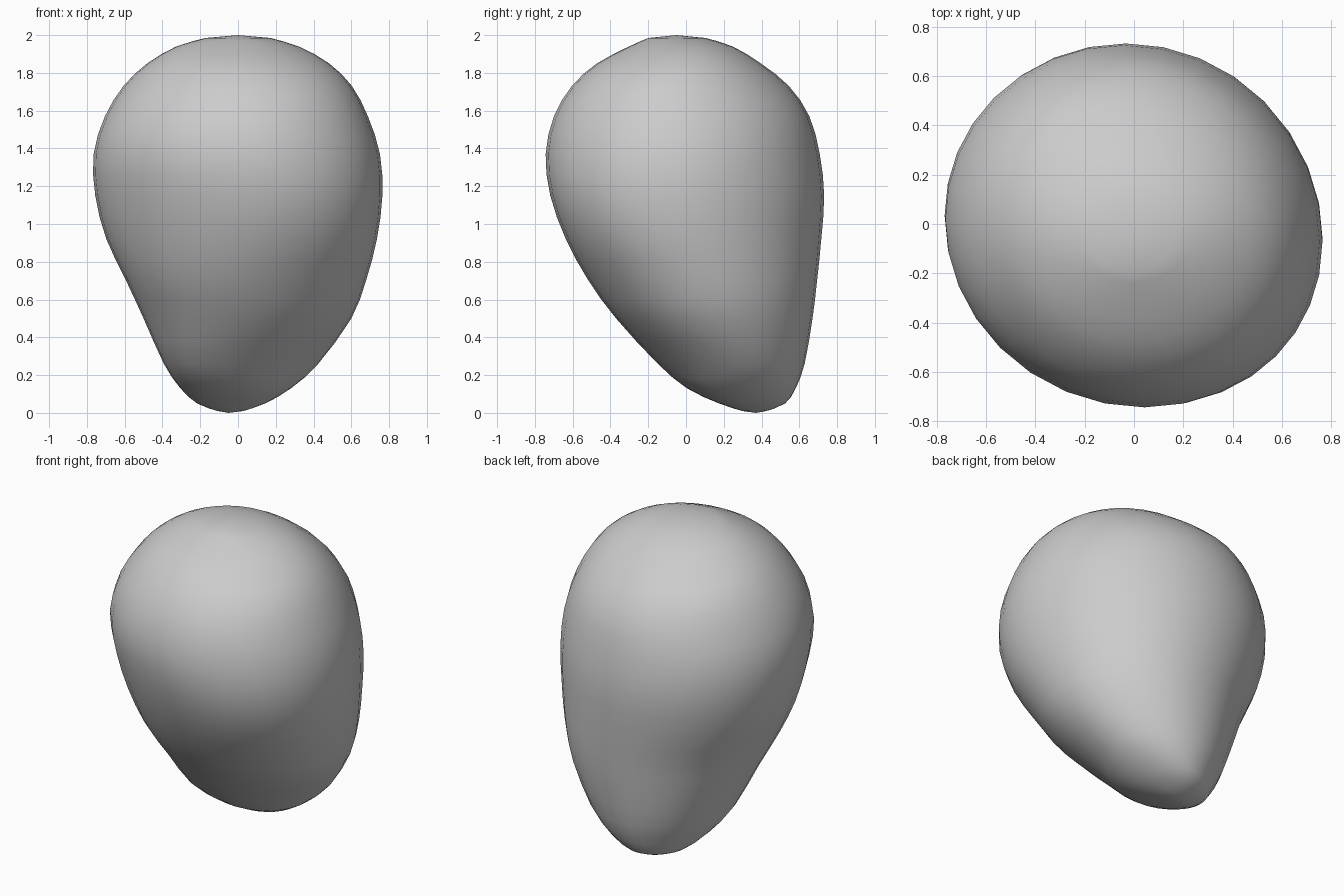
import bpy, bmesh, math

if "Cube" in bpy.data.objects:
    bpy.data.objects.remove(bpy.data.objects["Cube"])

# Horizontal reach of the stone at each height, in eight directions
# (angles 0, 45, ... 315 degrees from +x)
LEVELS = [
    (0.01, 0.03, 0.29, 0.43, 0.34, 0.11, -0.15, -0.30, -0.22),
    (0.05, 0.14, 0.40, 0.53, 0.43, 0.22, -0.04, -0.18, -0.08),
    (0.13, 0.27, 0.50, 0.58, 0.48, 0.30, 0.12, -0.02, 0.09),
    (0.26, 0.43, 0.58, 0.63, 0.54, 0.38, 0.28, 0.14, 0.21),
    (0.50, 0.60, 0.67, 0.67, 0.60, 0.49, 0.43, 0.36, 0.46),
    (0.70, 0.68, 0.70, 0.70, 0.64, 0.59, 0.55, 0.51, 0.59),
    (0.92, 0.73, 0.72, 0.72, 0.71, 0.70, 0.64, 0.63, 0.72),
    (1.15, 0.755, 0.73, 0.73, 0.76, 0.755, 0.71, 0.71, 0.79),
    (1.37, 0.74, 0.71, 0.70, 0.76, 0.755, 0.75, 0.73, 0.79),
    (1.57, 0.68, 0.65, 0.65, 0.69, 0.70, 0.70, 0.69, 0.73),
    (1.73, 0.60, 0.55, 0.54, 0.60, 0.60, 0.60, 0.60, 0.63),
    (1.85, 0.48, 0.43, 0.39, 0.45, 0.475, 0.48, 0.47, 0.49),
    (1.94, 0.32, 0.28, 0.245, 0.285, 0.325, 0.32, 0.30, 0.32),
    (1.985, 0.17, 0.13, 0.10, 0.13, 0.17, 0.19, 0.20, 0.19),
]
BOTTOM, TOP = (-0.05, 0.37, 0.0), (0.0, -0.05, 2.0)
SIDES, STEPS = 32, 2


def section(level):
    """Smooth closed outline touching the eight reach lines of one level."""
    z, reach = level[0], level[1:]
    waves = []
    for k, weight in ((1, 1.0), (2, 1.0), (3, 0.5)):
        a = sum(h * math.cos(k * i * math.pi / 4) for i, h in enumerate(reach)) / 4
        b = sum(h * math.sin(k * i * math.pi / 4) for i, h in enumerate(reach)) / 4
        waves.append((k, a * weight, b * weight))
    ring = []
    for s in range(SIDES):
        t = 2 * math.pi * s / SIDES
        h, dh = sum(reach) / 8, 0.0
        for k, a, b in waves:
            h += a * math.cos(k * t) + b * math.sin(k * t)
            dh += k * (b * math.cos(k * t) - a * math.sin(k * t))
        ring.append((h * math.cos(t) - dh * math.sin(t),
                     h * math.sin(t) + dh * math.cos(t), z))
    return ring


def blend(p0, p1, p2, p3, t):
    """Catmull-Rom point between p1 and p2."""
    return tuple(0.5 * (2 * b + (c - a) * t + (2 * a - 5 * b + 4 * c - d) * t * t
                        + (3 * b - a - 3 * c + d) * t ** 3)
                 for a, b, c, d in zip(p0, p1, p2, p3))


# Rings, with extra ones blended in between the measured levels
key = [section(level) for level in LEVELS]
rings = []
for i in range(len(key) - 1):
    quad = [key[max(i - 1, 0)], key[i], key[i + 1], key[min(i + 2, len(key) - 1)]]
    for j in range(STEPS):
        rings.append([blend(*p, j / STEPS) for p in zip(*quad)])
rings.append(key[-1])

# Skin the rings and close both ends
bm = bmesh.new()
loops = [[bm.verts.new(p) for p in ring] for ring in rings]
for low, high in zip(loops, loops[1:]):
    for s in range(SIDES):
        n = (s + 1) % SIDES
        bm.faces.new((low[s], low[n], high[n], high[s]))
bottom, top = bm.verts.new(BOTTOM), bm.verts.new(TOP)
for s in range(SIDES):
    n = (s + 1) % SIDES
    bm.faces.new((bottom, loops[0][n], loops[0][s]))
    bm.faces.new((top, loops[-1][s], loops[-1][n]))
bmesh.ops.recalc_face_normals(bm, faces=bm.faces)
for face in bm.faces:
    face.smooth = True

mesh = bpy.data.meshes.new("stone")
bm.to_mesh(mesh)
bm.free()
stone = bpy.data.objects.new("stone", mesh)
bpy.context.collection.objects.link(stone)
